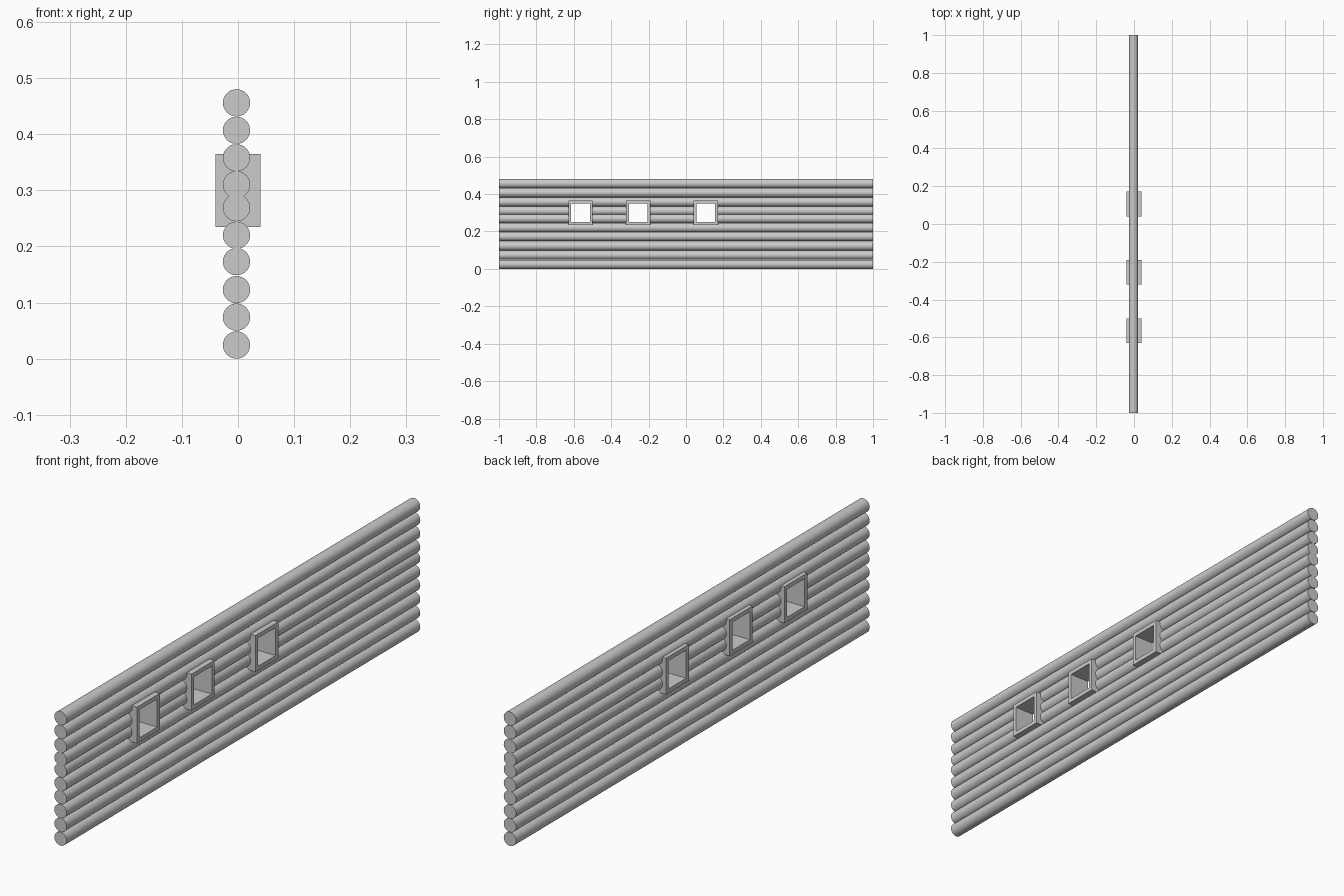
import bpy, math

default = bpy.data.objects.get("Cube")
if default:
    bpy.data.objects.remove(default, do_unlink=True)

GREY = (0.6, 0.6, 0.6, 1)
grey = bpy.data.materials.new("plain grey")
grey.use_nodes = True
grey.diffuse_color = GREY
grey.node_tree.nodes["Principled BSDF"].inputs["Base Color"].default_value = GREY

LOG_RADIUS = 0.0243
LOG_X = -0.0027
LOG_HEIGHTS = [0.0243, 0.074, 0.123, 0.173, 0.22, 0.269, 0.31, 0.358, 0.407, 0.456]
WINDOW_Y = [-0.564, -0.255, 0.106]
WINDOW_Z = 0.3
FRAME_SIZE, HOLE_SIZE, FRAME_DEPTH = 0.13, 0.1, 0.08


def block(name, y, depth, size):
    """Square block centred on a window, running through the wall."""
    bpy.ops.mesh.primitive_cube_add(size=1, location=(0, y, WINDOW_Z))
    obj = bpy.context.object
    obj.name = name
    obj.scale = (depth, size, size)
    bpy.ops.object.transform_apply(location=False, rotation=False, scale=True)
    obj.data.materials.append(grey)
    return obj


def cut(obj, cutter):
    """Subtract the cutter from the object."""
    bpy.context.view_layer.objects.active = obj
    mod = obj.modifiers.new("opening", 'BOOLEAN')
    mod.operation = 'DIFFERENCE'
    mod.solver = 'EXACT'
    mod.object = cutter
    bpy.ops.object.modifier_apply(modifier=mod.name)


# Wall of stacked round logs
logs = []
for i, z in enumerate(LOG_HEIGHTS):
    bpy.ops.mesh.primitive_cylinder_add(vertices=32, radius=LOG_RADIUS, depth=2,
                                        location=(LOG_X, 0, z),
                                        rotation=(math.pi / 2, 0, 0))
    log = bpy.context.object
    log.name = f"wall_log_{i + 1}"
    log.data.materials.append(grey)
    logs.append(log)

# Square window frames, with the logs cleared from each opening
for i, y in enumerate(WINDOW_Y):
    frame = block(f"window_frame_{i + 1}", y, FRAME_DEPTH, FRAME_SIZE)
    hole = block("hole_cutter", y, 0.2, HOLE_SIZE)
    cut(frame, hole)
    clearance = block("log_cutter", y, 0.2, (FRAME_SIZE + HOLE_SIZE) / 2)
    for log in logs:
        if abs(log.location.z - WINDOW_Z) < HOLE_SIZE / 2 + LOG_RADIUS:
            cut(log, clearance)
    for cutter in (hole, clearance):
        bpy.data.objects.remove(cutter, do_unlink=True)

# Smooth log sides with crisp ends
bpy.ops.object.select_all(action='DESELECT')
for log in logs:
    log.select_set(True)
bpy.context.view_layer.objects.active = logs[0]
bpy.ops.object.shade_smooth_by_angle(angle=math.radians(30))
